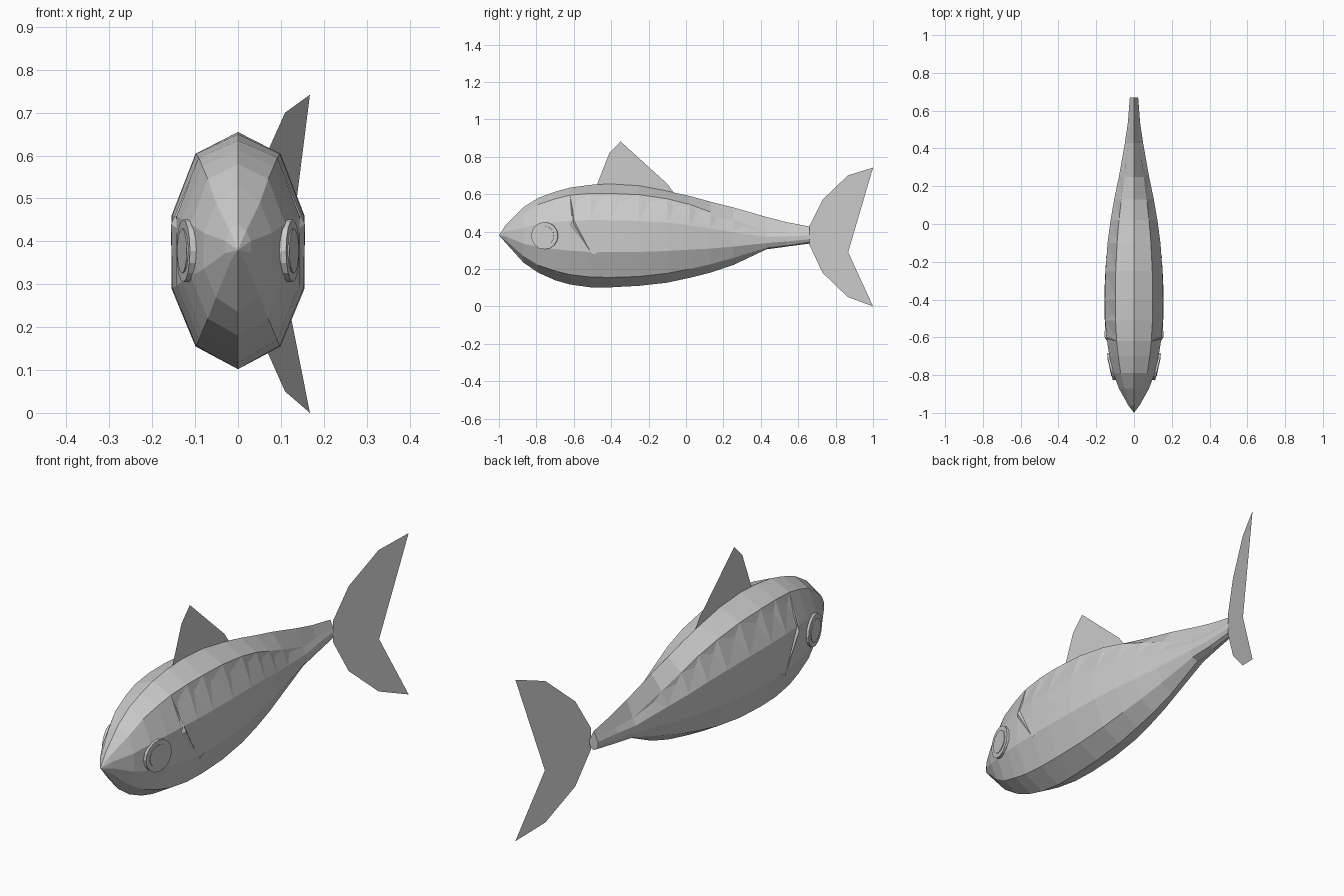
import bpy, bmesh, math
from mathutils import Vector

if "Cube" in bpy.data.objects:
    bpy.data.objects.remove(bpy.data.objects["Cube"])

grey = bpy.data.materials.new("fish grey")
grey.use_nodes = True
GREY = (0.6, 0.6, 0.6, 1)
grey.diffuse_color = GREY
grey.node_tree.nodes["Principled BSDF"].inputs["Base Color"].default_value = GREY


def finish(name, bm):
    mesh = bpy.data.meshes.new(name)
    bm.to_mesh(mesh)
    bm.free()
    mesh.materials.append(grey)
    obj = bpy.data.objects.new(name, mesh)
    bpy.context.collection.objects.link(obj)
    return obj


def sheet(name, faces):
    bm = bmesh.new()
    for pts in faces:
        bm.faces.new([bm.verts.new(p) for p in pts])
    bmesh.ops.remove_doubles(bm, verts=bm.verts, dist=0.0005)
    return finish(name, bm)


# Body stations: y, half width, top, shoulder, belly edge, bottom
STATIONS = [
    (-0.96, .030, .44, .425, .35, .335), (-0.87, .080, .53, .49, .27, .235),
    (-0.79, .110, .58, .545, .22, .18), (-0.70, .130, .613, .575, .19, .14),
    (-0.62, .143, .635, .595, .17, .117), (-0.51, .153, .65, .604, .157, .102),
    (-0.40, .155, .655, .604, .155, .102), (-0.25, .151, .645, .597, .16, .11),
    (-0.10, .140, .617, .575, .177, .127), (0.02, .124, .59, .545, .20, .153),
    (0.13, .105, .56, .505, .225, .18), (0.25, .080, .53, .462, .258, .22),
    (0.43, .048, .478, .40, .312, .305), (0.54, .032, .45, .398, .325, .32),
    (0.67, .022, .425, .397, .345, .337)]


def half_width(y):
    for a, b in zip(STATIONS, STATIONS[1:]):
        if a[0] <= y <= b[0]:
            return a[1] + (b[1] - a[1]) * (y - a[0]) / (b[0] - a[0])
    return 0


bm = bmesh.new()
rings = []
for y, w, top, sh, be, bot in STATIONS:
    upper, lower = be + .68 * (sh - be), be + .30 * (sh - be)
    side = [(.64 * w, sh), (w, upper), (w, lower), (.64 * w, be)]
    ring = [(0, top)] + side + [(0, bot)] + [(-x, z) for x, z in reversed(side)]
    rings.append([bm.verts.new((x, y, z)) for x, z in ring])
nose = bm.verts.new((0, -1, .38))
n = len(rings[0])
flank = []
for i in range(n):
    j = (i + 1) % n
    bm.faces.new((nose, rings[0][j], rings[0][i]))
    for k, (a, b) in enumerate(zip(rings, rings[1:])):
        f = bm.faces.new((a[i], a[j], b[j], b[i]))
        if i in (1, 8) and 4 <= k <= 11:
            flank.append(f)
bm.faces.new(rings[-1])
bmesh.ops.recalc_face_normals(bm, faces=bm.faces)

# Shallow triangular dents along the flanks
for f in flank:
    vs = sorted(f.verts, key=lambda v: v.co.y)
    spot = f.calc_center_median() * .6 + max(vs[:2], key=lambda v: v.co.z).co * .4
    dent = bmesh.ops.poke(bm, faces=[f])["verts"][0]
    dent.co = spot
    dent.co.x -= math.copysign(.005, spot.x)
finish("body", bm)

# Dorsal fin
sheet("dorsal_fin", [[(0, y, z) for y, z in
      [(-.48, .64), (-.41, .82), (-.35, .882), (-.10, .655), (-.06, .60)]]])

# Tail fin, swung sideways
def swing(y, z):
    return (.43 * (y - .61), y, z)

lobes = []
for outline in ([(.66, .43), (.73, .57), (.865, .70), (1, .742), (.867, .29), (.66, .33)],
                [(.66, .33), (.867, .29), (1, 0), (.865, .05), (.73, .18)]):
    lobes.append([swing(y, z) for y, z in outline])
sheet("tail_fin", lobes)

for s, label in ((1, "left"), (-1, "right")):
    # Side fin lying along the body
    outline = [(-.55, .39), (-.42, .43), (-.30, .447), (-.15, .435), (-.32, .358), (-.5, .275)]
    pts = [(s * (half_width(y) + .002), y, z) for y, z in outline]
    sheet(label + "_pectoral_fin", [[pts[i] for i in q] for q in ((0, 1, 4, 5), (1, 2, 3, 4))])

    # Gill flap
    tip, front = (s * .092, -.62, .594), (s * .156, -.60, .44)
    back, root = (s * .153, -.51, .29), (s * .142, -.62, .43)
    sheet(label + "_gill", [[tip, front, back], [tip, root, front], [root, back, front]])

    # Eye: flat ring with a raised pupil
    normal = Vector((s, -.22, 0)).normalized()
    for part, r, lift in (("eye", .073, .003), ("pupil", .052, .006)):
        bpy.ops.mesh.primitive_cylinder_add(
            vertices=16, radius=r, depth=.02,
            location=Vector((s * .119, -.755, .378)) + normal * (lift - .008 + .004),
            rotation=normal.to_track_quat('Z', 'Y').to_euler())
        eye = bpy.context.object
        eye.name = label + "_" + part
        eye.data.materials.append(grey)
